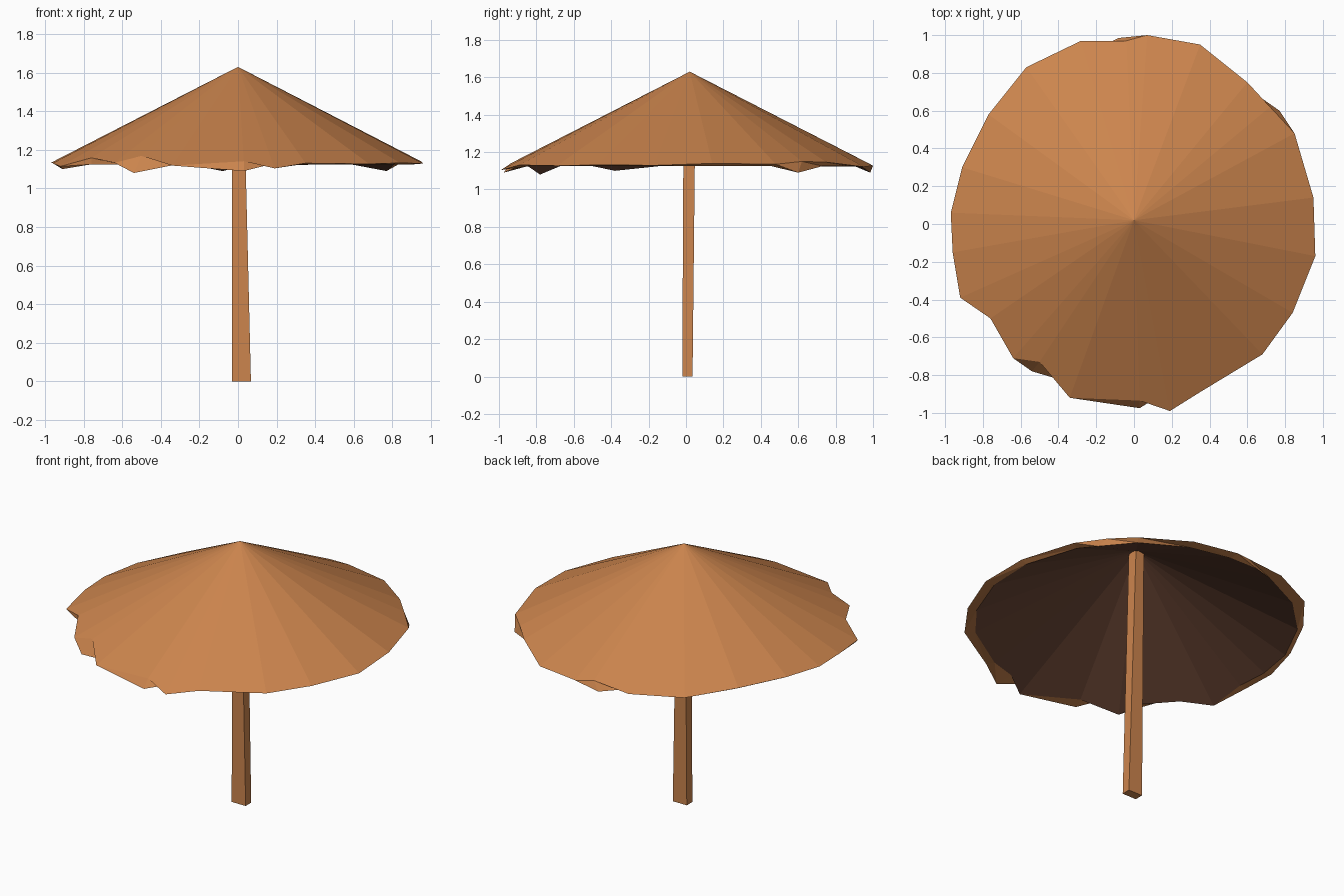
import bpy, bmesh, math
from mathutils import Vector

if "Cube" in bpy.data.objects:
    bpy.data.objects.remove(bpy.data.objects["Cube"])


def material(name, rgb):
    m = bpy.data.materials.new(name)
    m.diffuse_color = (*rgb, 1.0)
    m.use_nodes = True
    m.node_tree.nodes["Principled BSDF"].inputs["Base Color"].default_value = m.diffuse_color
    return m


STRAW = material("straw brown", (0.604, 0.234, 0.075))
DARK = material("dark underside brown", (0.147, 0.062, 0.036))


def finish(name, bm, mats):
    bmesh.ops.recalc_face_normals(bm, faces=bm.faces)
    me = bpy.data.meshes.new(name)
    bm.to_mesh(me)
    bm.free()
    for m in mats:
        me.materials.append(m)
    ob = bpy.data.objects.new(name, me)
    bpy.context.collection.objects.link(ob)
    return ob


# Canopy: ragged rim outline seen from above, counter-clockwise
RIM = [(0.96, -0.17), (0.95, 0.14), (0.85, 0.48), (0.72, 0.62), (0.60, 0.75),
       (0.35, 0.95), (0.07, 1.0), (-0.04, 0.97), (-0.28, 0.97), (-0.57, 0.83),
       (-0.77, 0.58), (-0.91, 0.30), (-0.97, 0.06), (-0.96, -0.15),
       (-0.92, -0.39), (-0.76, -0.50), (-0.64, -0.71), (-0.50, -0.73),
       (-0.34, -0.92), (0.03, -0.935), (0.19, -0.99), (0.35, -0.89),
       (0.68, -0.69), (0.84, -0.47)]
# Torn strands of the lip that hang lower and poke out (rim index: position)
STRANDS = {3: (0.77, 0.60, 1.09), 7: (-0.08, 0.985, 1.09),
           14: (-0.91, -0.38, 1.10), 17: (-0.54, -0.78, 1.08),
           19: (0.03, -0.975, 1.09)}
AXIS_Y, APEX, SLOPE = 0.02, 1.63, 0.512

bm = bmesh.new()
top = bm.verts.new((0, AXIS_Y, APEX))
under = bm.verts.new((0, AXIS_Y, APEX - 0.03))
outer, lip = [], []
for i, (x, y) in enumerate(RIM):
    r = math.hypot(x, y - AXIS_Y)
    z = APEX - SLOPE * r
    outer.append(bm.verts.new((x, y, z)))
    k = 0.92 / r
    lip.append(bm.verts.new(STRANDS.get(i, (x * k, y * k, 1.125))))
n = len(RIM)
for i in range(n):
    j = (i + 1) % n
    bm.faces.new((top, outer[i], outer[j]))
    bm.faces.new((outer[i], lip[i], lip[j]))
    bm.faces.new((outer[i], lip[j], outer[j]))
    bm.faces.new((under, lip[j], lip[i])).material_index = 1
finish("canopy", bm, [STRAW, DARK])

# Pole: slightly leaning square post, tapering towards the top
bm = bmesh.new()
rings = []
for z, x0, x1, y0, y1 in ((0.0, -0.03, 0.067, -0.02, 0.035),
                          (1.605, -0.03, 0.028, -0.012, 0.052)):
    rings.append([bm.verts.new(p) for p in
                  ((x0, y0, z), (x1, y0, z), (x1, y1, z), (x0, y1, z))])
for i in range(4):
    j = (i + 1) % 4
    bm.faces.new((rings[0][i], rings[0][j], rings[1][j], rings[1][i]))
for ring in rings:
    bm.faces.new(ring)
finish("pole", bm, [STRAW])
